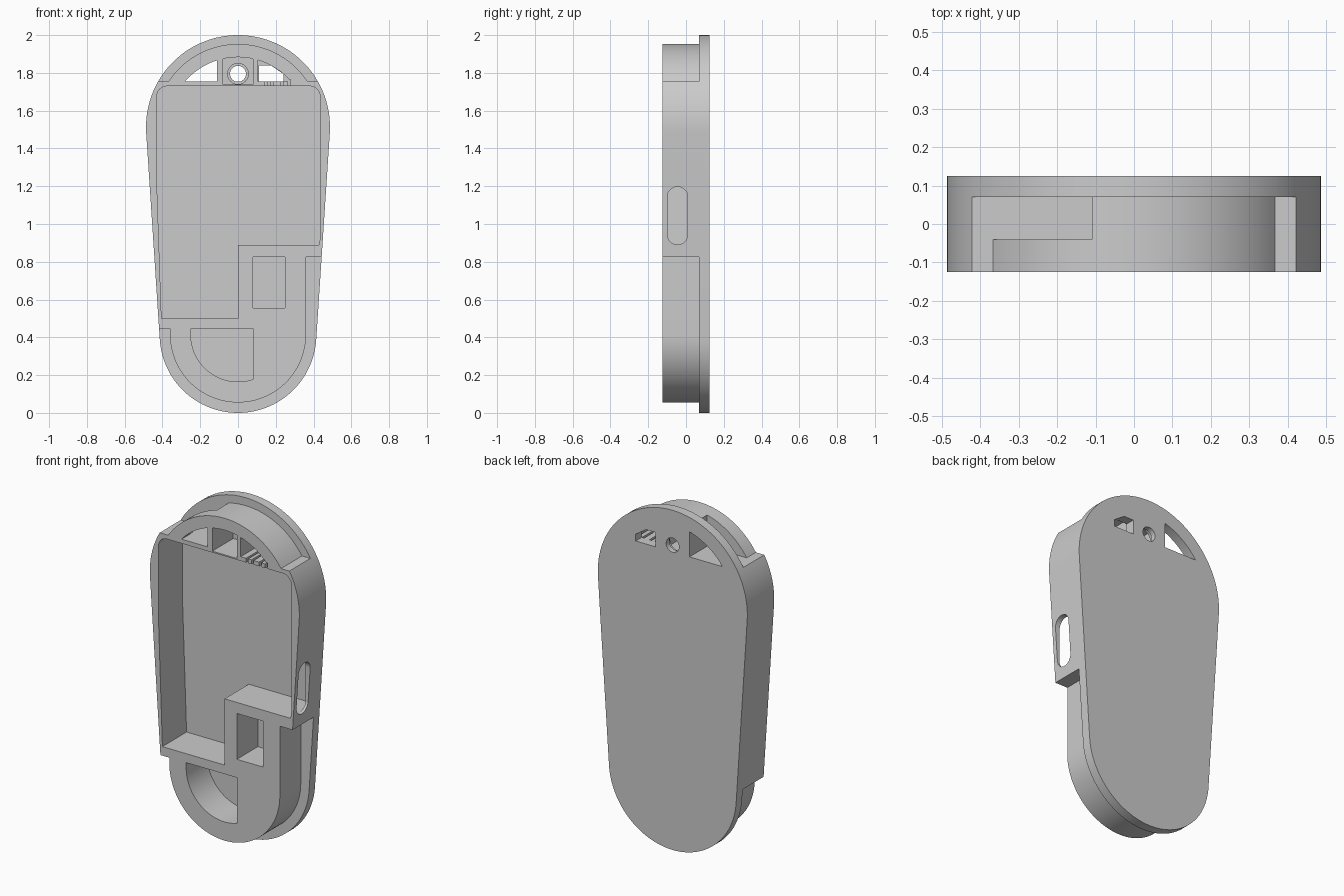
import bpy, bmesh, math

if "Cube" in bpy.data.objects:
    bpy.data.objects.remove(bpy.data.objects["Cube"])

TOP, BOT = (0, 1.513), (0, 0.415)      # centres of the two end arcs
R_TOP, R_BOT = 0.487, 0.415
FLOOR = 0.07                           # inner face of the back plate
FRONT, BACK = -0.125, 0.125


def arc(c, r, a0, a1, n=48):
    return [(c[0] + r * math.cos(a0 + (a1 - a0) * i / n),
             c[1] + r * math.sin(a0 + (a1 - a0) * i / n)) for i in range(n + 1)]


def prism(name, pts, y0, y1):
    """Extrude an (x, z) outline from y0 to y1."""
    bm = bmesh.new()
    face = bm.faces.new([bm.verts.new((x, y0, z)) for x, z in pts])
    ext = bmesh.ops.extrude_face_region(bm, geom=[face])
    verts = [v for v in ext["geom"] if isinstance(v, bmesh.types.BMVert)]
    bmesh.ops.translate(bm, verts=verts, vec=(0, y1 - y0, 0))
    bmesh.ops.recalc_face_normals(bm, faces=bm.faces)
    me = bpy.data.meshes.new(name)
    bm.to_mesh(me)
    bm.free()
    ob = bpy.data.objects.new(name, me)
    bpy.context.collection.objects.link(ob)
    return ob


def box(x0, x1, z0, z1):
    return [(x0, z0), (x1, z0), (x1, z1), (x0, z1)]


# Tapered case blank
t = math.asin((R_TOP - R_BOT) / (TOP[1] - BOT[1]))
case = prism("case_shell", arc(TOP, R_TOP, -t, math.pi + t, 64)
             + arc(BOT, R_BOT, math.pi + t, 2 * math.pi - t, 64), FRONT, BACK)


def cut(name, pts, y0=-0.2, y1=FLOOR, turn=None):
    c = prism(name, pts, y0, y1)
    if turn:
        turn(c)
    c.hide_render = True
    m = case.modifiers.new(name, "BOOLEAN")
    m.operation, m.solver, m.object = "DIFFERENCE", "EXACT", c
    bpy.context.view_layer.objects.active = case
    bpy.ops.object.modifier_apply(modifier=name)
    bpy.data.objects.remove(c, do_unlink=True)


# Stepped ledges around the top and bottom rims
LEDGE = 1.755
rise = LEDGE - TOP[1]
a = math.asin(rise / 0.44)
cut("top_ledge", arc(TOP, 0.44, a, math.pi - a) +
    [(-0.7, LEDGE), (-0.7, 2.2), (0.7, 2.2), (0.7, LEDGE)])
cut("bottom_ledge", [(0.7, 0.825), (0.36, 0.825)] + arc(BOT, 0.36, 0, -math.pi) +
    [(-0.36, 0.447), (-0.7, 0.447), (-0.7, -0.2), (0.7, -0.2)])

# Main L-shaped pocket with rounded upper corners, deeper than the rest
cut("main_pocket", [(-0.405, 0.5), (0, 0.5), (0, 0.89), (0.43, 0.89), (0.435, 0.93)]
    + arc((0.38, 1.675), 0.055, 0, math.pi / 2, 8)
    + arc((-0.375, 1.675), 0.055, math.pi / 2, math.pi, 8) + [(-0.43, 1.23)], y1=0.1)

# Small rectangular pocket and lower D-shaped pocket
cut("small_pocket", box(0.08, 0.25, 0.555, 0.825))
cut("lower_pocket", [(0.08, 0.447), (-0.25, 0.447)] +
    arc(BOT, 0.25, math.pi, 2 * math.pi - math.acos(0.08 / 0.25)))


# Top windows: arc segments either side of the centre recess
def window(x0, r):
    x1 = math.sqrt(r * r - rise * rise)
    return arc(TOP, r, math.acos(x1 / r), math.acos(x0 / r), 16) + [(x0, LEDGE)]


def mirror(pts):
    return [(-x, z) for x, z in pts]


cut("left_window_front", mirror(window(0.11, 0.37)))
cut("left_window_back", mirror(window(0.11, 0.405)), y0=0.03, y1=0.2)
cut("right_recess", window(0.105, 0.37))
cut("right_window", box(0.11, 0.24, LEDGE, 1.795) [:3] +
    [(0.173, 1.84), (0.11, 1.84)], y0=0.03, y1=0.2)

# Centre recess with a stepped round hole
cut("centre_recess", [(-0.08, 1.738), (0.08, 1.738)] +
    arc(TOP, 0.37, math.acos(0.08 / 0.37), math.acos(-0.08 / 0.37), 12))
cut("ring_step", arc((0, 1.795), 0.055, 0, 2 * math.pi, 40)[:-1], y1=0.095)
cut("ring_hole", arc((0, 1.795), 0.042, 0, 2 * math.pi, 40)[:-1], y1=0.2)

# Wire notches between right recess and main pocket
for i, x in enumerate((0.14, 0.175, 0.225, 0.265)):
    cut("notch_%d" % i, box(x, x + 0.014, 1.72, 1.765))

# Side gap through the upper left rim
cut("rim_gap", box(-0.6, -0.11, LEDGE, 2.1), y0=-0.04)


# Rounded port through the right wall
def face_side(ob):
    for v in ob.data.vertices:
        y, x, z = v.co
        v.co = (x, y, z)
    ob.data.flip_normals()


cut("side_port", arc((-0.045, 1.143), 0.054, 0, math.pi, 20) +
    arc((-0.045, 0.945), 0.054, math.pi, 2 * math.pi, 20), 0.3, 0.6, face_side)

# Crisp edges, smooth curves
bpy.ops.object.select_all(action="DESELECT")
case.select_set(True)
bpy.context.view_layer.objects.active = case
bpy.ops.object.shade_smooth_by_angle(angle=math.radians(25))
